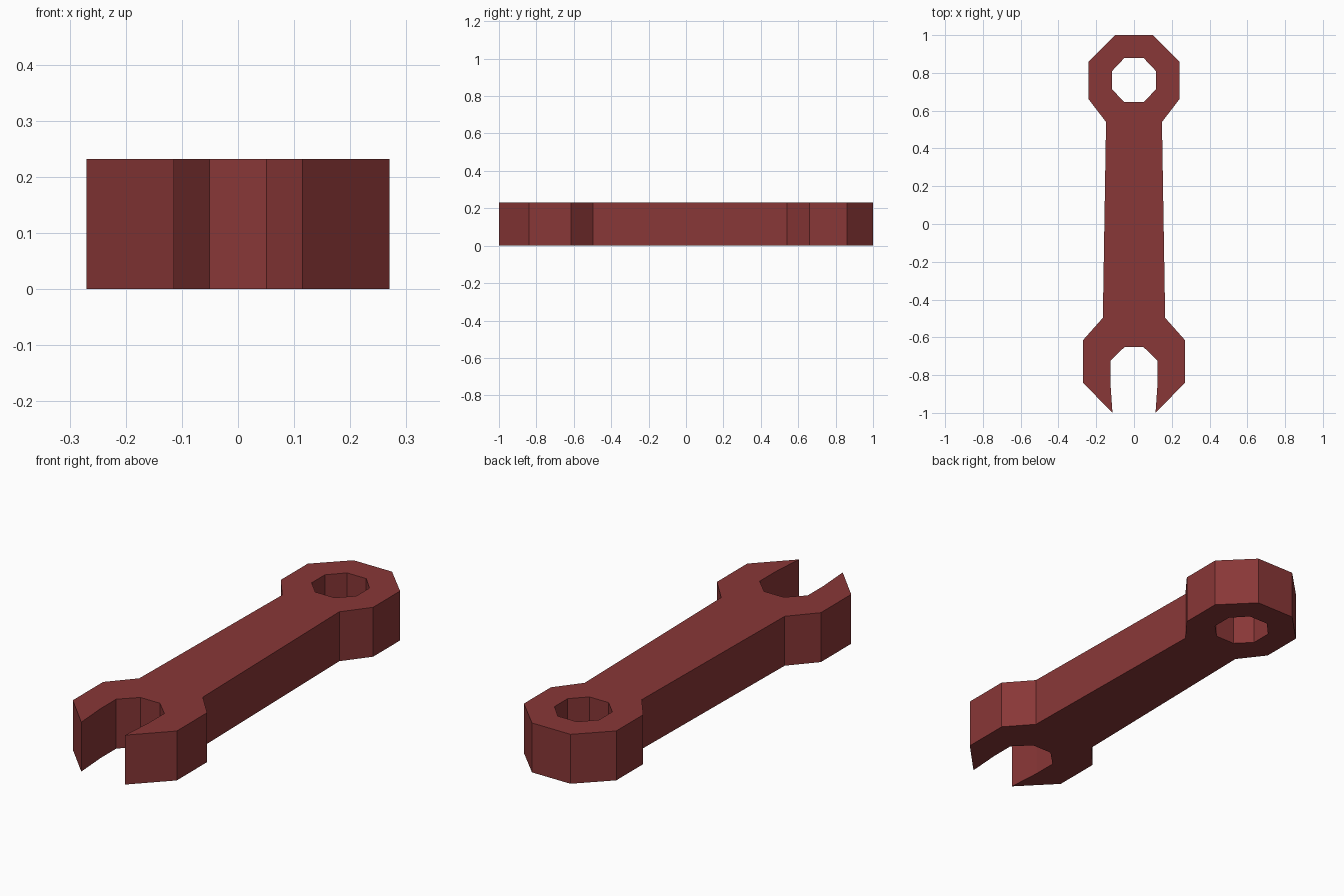
import bpy
import bmesh

if "Cube" in bpy.data.objects:
    bpy.data.objects.remove(bpy.data.objects["Cube"])

HEIGHT = 0.232

paint = bpy.data.materials.new("dark_red")
paint.diffuse_color = (0.25, 0.038, 0.038, 1)
paint.use_nodes = True
paint.node_tree.nodes["Principled BSDF"].inputs["Base Color"].default_value = paint.diffuse_color


def mirrored_loop(half):
    """Close a right-hand profile with its mirror image across x = 0."""
    return half + [(-x, y) for x, y in reversed(half)]


def extruded_plate(name, loops, height, material):
    """Fill the loops (outline first, then holes) and extrude upwards."""
    bm = bmesh.new()
    for loop in loops:
        verts = [bm.verts.new((x, y, 0)) for x, y in loop]
        for a, b in zip(verts, verts[1:] + verts[:1]):
            bm.edges.new((a, b))
    bmesh.ops.triangle_fill(bm, edges=bm.edges[:], use_beauty=True, normal=(0, 0, 1))
    result = bmesh.ops.extrude_face_region(bm, geom=bm.faces[:], use_keep_orig=True)
    top = [g for g in result["geom"] if isinstance(g, bmesh.types.BMVert)]
    bmesh.ops.translate(bm, verts=top, vec=(0, 0, height))
    bmesh.ops.recalc_face_normals(bm, faces=bm.faces[:])
    mesh = bpy.data.meshes.new(name)
    bm.to_mesh(mesh)
    bm.free()
    mesh.materials.append(material)
    obj = bpy.data.objects.new(name, mesh)
    bpy.context.collection.objects.link(obj)
    return obj


# Outline: octagonal ring end, tapered handle, open jaw
outline = mirrored_loop([
    (0.10, 1.00), (0.24, 0.86), (0.24, 0.66), (0.148, 0.54),
    (0.165, -0.497), (0.27, -0.615), (0.27, -0.84), (0.114, -1.00),
    (0.125, -0.84), (0.125, -0.725), (0.051, -0.652),
])
# The last pair joins across the jaw's flat back, the first across the ring's tip

# Octagonal hole in the ring end
hole = mirrored_loop([(0.05, 0.88), (0.116, 0.81), (0.116, 0.712), (0.05, 0.645)])

extruded_plate("wrench", [outline, hole], HEIGHT, paint)
